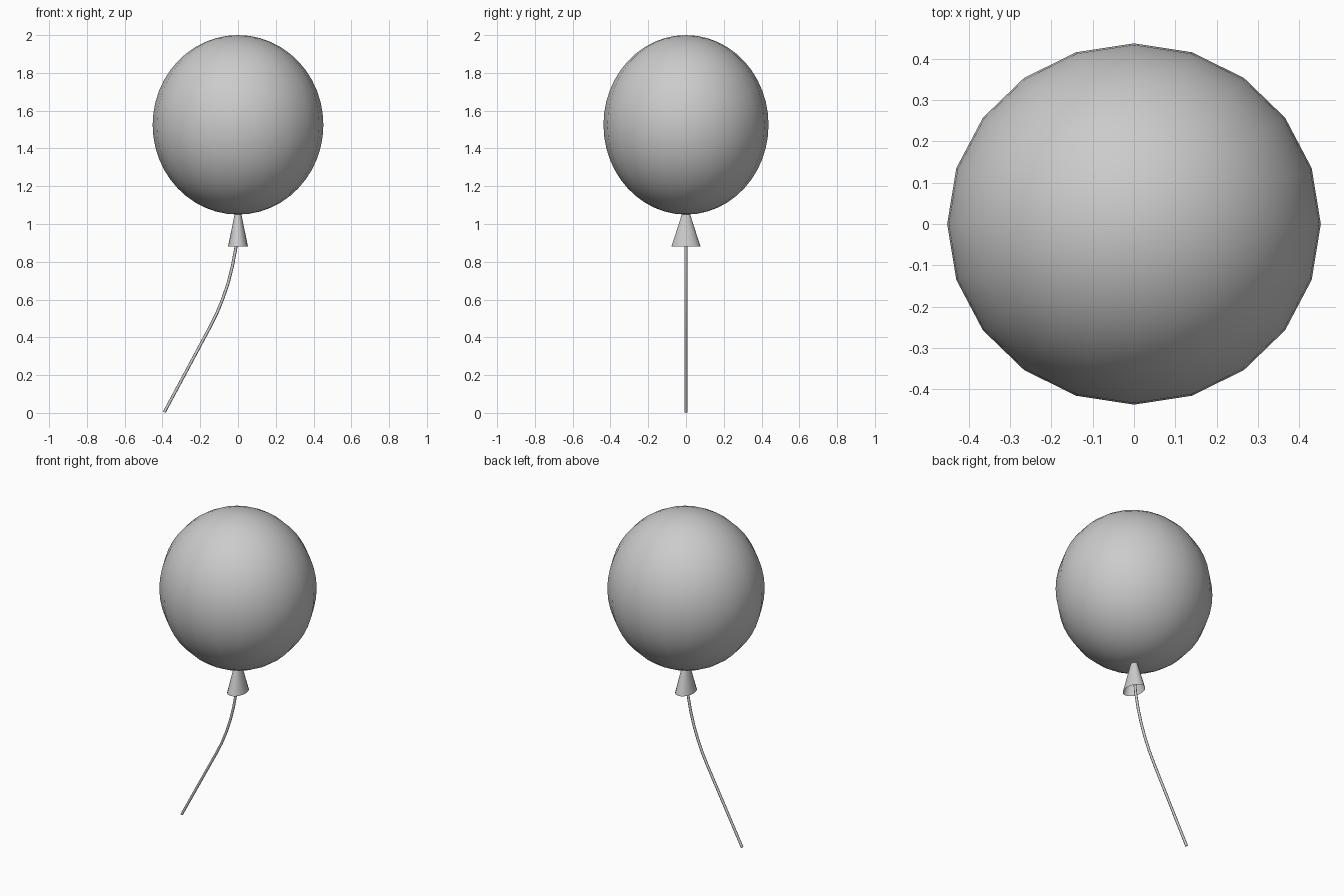
import bpy, bmesh, math

if "Cube" in bpy.data.objects:
    bpy.data.objects.remove(bpy.data.objects["Cube"])


def finish(ob):
    bpy.ops.object.select_all(action='DESELECT')
    bpy.context.view_layer.objects.active = ob
    ob.select_set(True)
    bpy.ops.object.shade_smooth_by_angle(angle=math.radians(50))


# Balloon body: slightly flattened 20-sided sphere
bpy.ops.mesh.primitive_uv_sphere_add(segments=20, ring_count=24, radius=1, location=(0, 0, 1.525))
balloon = bpy.context.object
balloon.name = "balloon"
balloon.scale = (0.452, 0.437, 0.475)
bpy.ops.object.transform_apply(location=False, rotation=False, scale=True)
finish(balloon)

# Neck: open oval cone under the balloon
SIDES = 20
bm = bmesh.new()
rings = []
for z, rx, ry in ((0.88, 0.053, 0.077), (1.07, 0.014, 0.016)):
    rings.append([bm.verts.new((rx * math.cos(2 * math.pi * i / SIDES),
                                ry * math.sin(2 * math.pi * i / SIDES), z))
                  for i in range(SIDES)])
for i in range(SIDES):
    j = (i + 1) % SIDES
    bm.faces.new((rings[0][i], rings[0][j], rings[1][j], rings[1][i]))
mesh = bpy.data.meshes.new("neck")
bm.to_mesh(mesh)
bm.free()
neck = bpy.data.objects.new("neck", mesh)
bpy.context.collection.objects.link(neck)
finish(neck)

# String: thin bent tube, straight at the lower end
path = [(0, 1.05), (-0.003, 0.96), (-0.012, 0.87), (-0.031, 0.77), (-0.053, 0.685),
        (-0.082, 0.60), (-0.113, 0.525), (-0.148, 0.455), (-0.39, 0.004)]
curve = bpy.data.curves.new("string", 'CURVE')
curve.dimensions = '3D'
curve.bevel_depth = 0.008
curve.bevel_resolution = 2
curve.use_fill_caps = True
spline = curve.splines.new('POLY')
spline.points.add(len(path) - 1)
for p, (x, z) in zip(spline.points, path):
    p.co = (x, 0, z, 1)
string = bpy.data.objects.new("string", curve)
bpy.context.collection.objects.link(string)
